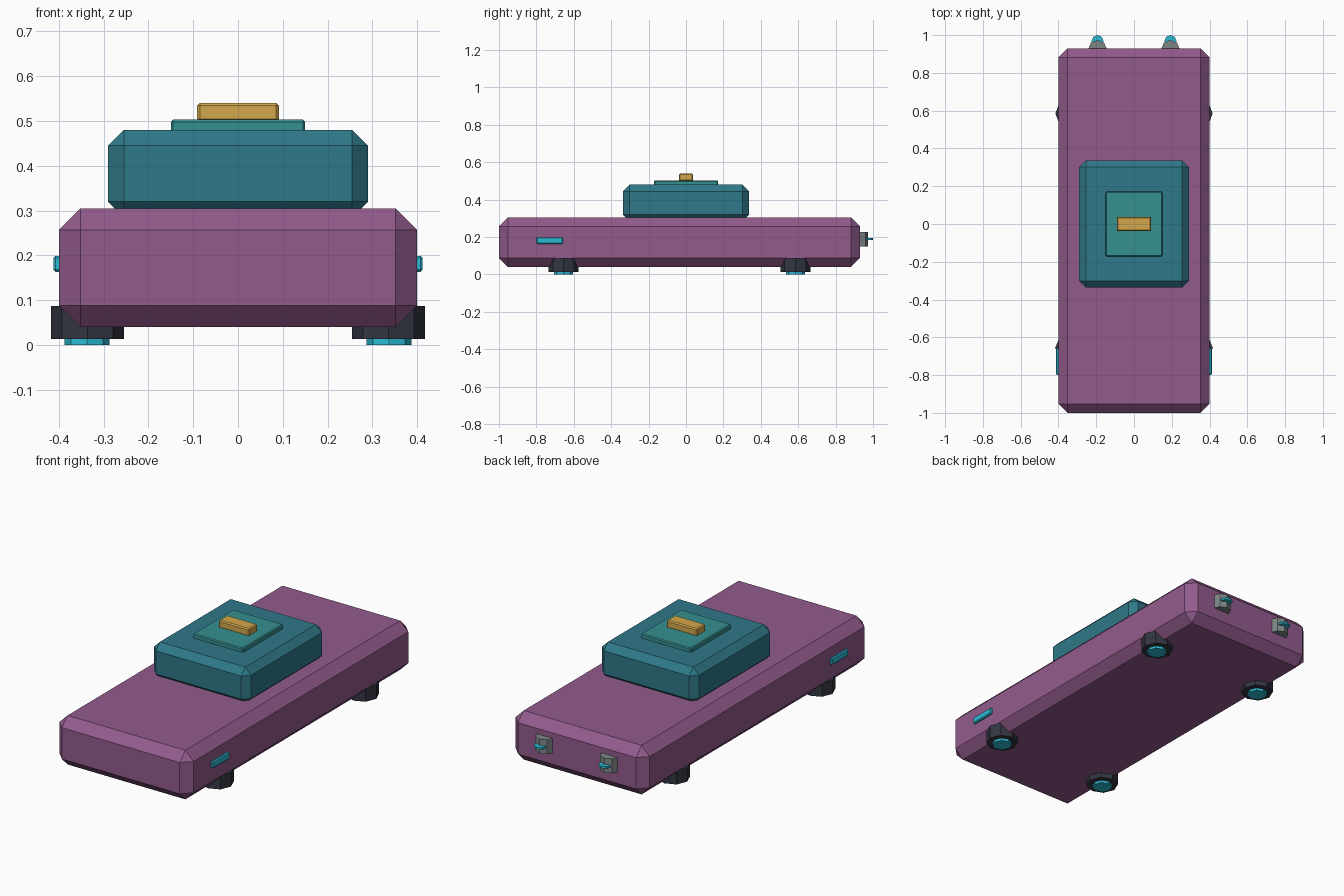
import bpy
from math import pi

default_cube = bpy.data.objects.get("Cube")
if default_cube:
    bpy.data.objects.remove(default_cube, do_unlink=True)


def material(name, rgb):
    mat = bpy.data.materials.new(name)
    mat.use_nodes = True
    color = (*rgb, 1)
    mat.diffuse_color = color
    mat.node_tree.nodes["Principled BSDF"].inputs["Base Color"].default_value = color
    return mat


purple = material("purple", (0.29, 0.105, 0.265))
teal = material("dark teal", (0.028, 0.19, 0.25))
green = material("sea green", (0.037, 0.28, 0.28))
gold = material("gold", (0.65, 0.39, 0.07))
cyan = material("cyan", (0.025, 0.5, 0.66))
rubber = material("rubber", (0.032, 0.037, 0.053))
grey = material("grey", (0.21, 0.24, 0.24))


def block(name, low, high, bevel, mat):
    """Chamfered box spanning two opposite corners."""
    bpy.ops.mesh.primitive_cube_add(size=1)
    obj = bpy.context.object
    obj.name = name
    for v in obj.data.vertices:
        v.co = [h if c > 0 else l for c, l, h in zip(v.co, low, high)]
    mod = obj.modifiers.new("Chamfer", "BEVEL")
    mod.width = bevel
    mod.segments = 1
    obj.data.materials.append(mat)
    return obj


def disc(name, x, y, bottom, top, radius, mat):
    """Upright eight-sided prism with corners on the axes."""
    bpy.ops.mesh.primitive_cylinder_add(
        vertices=8, radius=radius, depth=top - bottom,
        location=(x, y, (bottom + top) / 2))
    obj = bpy.context.object
    obj.name = name
    obj.data.materials.append(mat)
    return obj


# Hull and stacked roof
block("body", (-0.4, -1, 0.04), (0.4, 0.93, 0.305), 0.048, purple)
block("cabin", (-0.29, -0.337, 0.285), (0.29, 0.337, 0.48), 0.035, teal)
block("roof_plate", (-0.15, -0.172, 0.47), (0.15, 0.172, 0.503), 0.005, green)
block("roof_beacon", (-0.091, -0.037, 0.498), (0.091, 0.037, 0.54), 0.006, gold)

for side, s in (("right", -1), ("left", 1)):
    # Wheels lying flat, with hubs below
    for end, y in (("front", -0.655), ("rear", 0.585)):
        disc(f"{end}_{side}_wheel", s * 0.336, y, 0.013, 0.087, 0.081, rubber)
        disc(f"{end}_{side}_hub", s * 0.337, y, 0, 0.03, 0.05, cyan)

    # Side marker lights
    xs = sorted((s * 0.385, s * 0.412))
    block(f"{side}_marker", (xs[0], -0.8, 0.163), (xs[1], -0.658, 0.199), 0.005, cyan)

    # Rear thruster housings and their thin fins
    disc(f"{side}_rear_housing", s * 0.193, 0.924, 0.15, 0.228, 0.05, grey)
    disc(f"{side}_rear_fin", s * 0.193, 0.968, 0.184, 0.195, 0.032, cyan)
